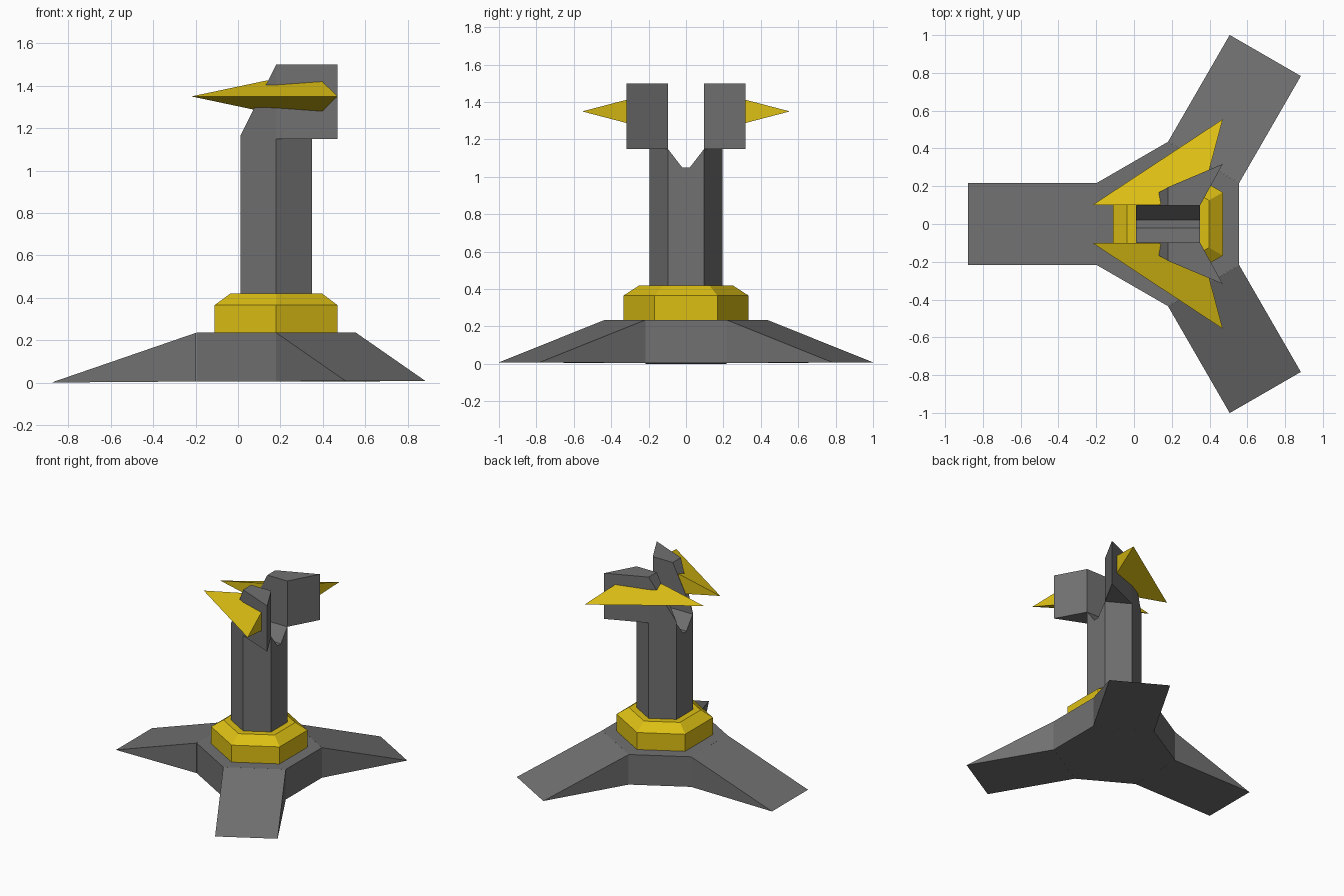
import bpy
import bmesh
from math import sin, cos, radians

cube = bpy.data.objects.get("Cube")
if cube:
    bpy.data.objects.remove(cube, do_unlink=True)

CX = 0.18  # axis of the base, collar and column


def material(name, rgb):
    m = bpy.data.materials.new(name)
    m.use_nodes = True
    color = (*rgb, 1)
    m.diffuse_color = color
    m.node_tree.nodes["Principled BSDF"].inputs["Base Color"].default_value = color
    return m


grey = material("stone grey", (0.165, 0.165, 0.165))
yellow = material("golden yellow", (0.72, 0.52, 0.007))


def solids(name, point_sets, mat):
    """One flat-shaded object made of convex solids."""
    bm = bmesh.new()
    for points in point_sets:
        part = bmesh.new()
        for p in points:
            part.verts.new(p)
        bmesh.ops.convex_hull(part, input=part.verts[:])
        bmesh.ops.dissolve_limit(part, angle_limit=radians(0.5),
                                 verts=part.verts[:], edges=part.edges[:])
        bmesh.ops.recalc_face_normals(part, faces=part.faces[:])
        temp = bpy.data.meshes.new("part")
        part.to_mesh(temp)
        part.free()
        bm.from_mesh(temp)
        bpy.data.meshes.remove(temp)
    mesh = bpy.data.meshes.new(name)
    bm.to_mesh(mesh)
    bm.free()
    mesh.materials.append(mat)
    obj = bpy.data.objects.new(name, mesh)
    bpy.context.collection.objects.link(obj)
    return obj


def hexagon(r, z):
    """Six-sided ring with corners on the y axis."""
    return [(CX + r * cos(radians(a)), r * sin(radians(a)), z)
            for a in range(30, 390, 60)]


def leg(angle, reach, tip_z):
    """Wedge sloping from one side of the hub down to a thin tip."""
    c, s = cos(radians(angle)), sin(radians(angle))
    half, inner = 0.2175, 0.377
    corners = [(inner, 0.235), (inner, 0.005), (reach, tip_z)]
    return [(CX + d * c - w * s, d * s + w * c, z)
            for d, z in corners for w in (-half, half)]


# Three-legged base
solids("base", [hexagon(0.435, 0.005) + hexagon(0.435, 0.235),
                leg(180, 1.06, 0), leg(60, 1.03, 0.008), leg(-60, 1.03, 0.008)], grey)

# Bevelled collar
solids("collar", [hexagon(0.335, 0.234) + hexagon(0.335, 0.365) + hexagon(0.25, 0.42)],
       yellow)

# Column with a V-shaped groove across its top
X0, X1, FLAT = 0.011, 0.349, 0.0975
shoulders = []
for s in (1, -1):
    pts = [(CX, s * 0.195, z) for z in (1.05, 1.15)]
    for x in (X0, X1):
        pts += [(x, s * 0.02, 1.05), (x, s * FLAT, 1.05), (x, s * FLAT, 1.15)]
    shoulders.append(pts)
solids("column", [hexagon(0.195, 0.41) + hexagon(0.195, 1.05)] + shoulders, grey)

# Mirrored forked heads with side blades
for side, s in (("left", -1), ("right", 1)):
    top = [(CX, FLAT), (X1, FLAT), (0.47, 0.318), (CX, 0.195)]
    head = [(x, s * y, z) for x, y in top for z in (1.15, 1.5)]
    head += [(X0, s * FLAT, z) for z in (1.15, 1.165)]
    solids("rear_head" if s > 0 else "front_head", [head], grey)

    # Blade: sharp outer edge, thicker towards the head
    blade = [(-0.22, s * 0.1, 1.35), (0.47, s * 0.555, 1.35)]
    for x, y, h in ((0.13, 0.1, 0.074), (0.375, 0.2, 0.093)):
        blade += [(x, s * y, 1.35 + h), (x, s * y, 1.35 - h)]
    solids("rear_blade" if s > 0 else "front_blade", [blade], yellow)
